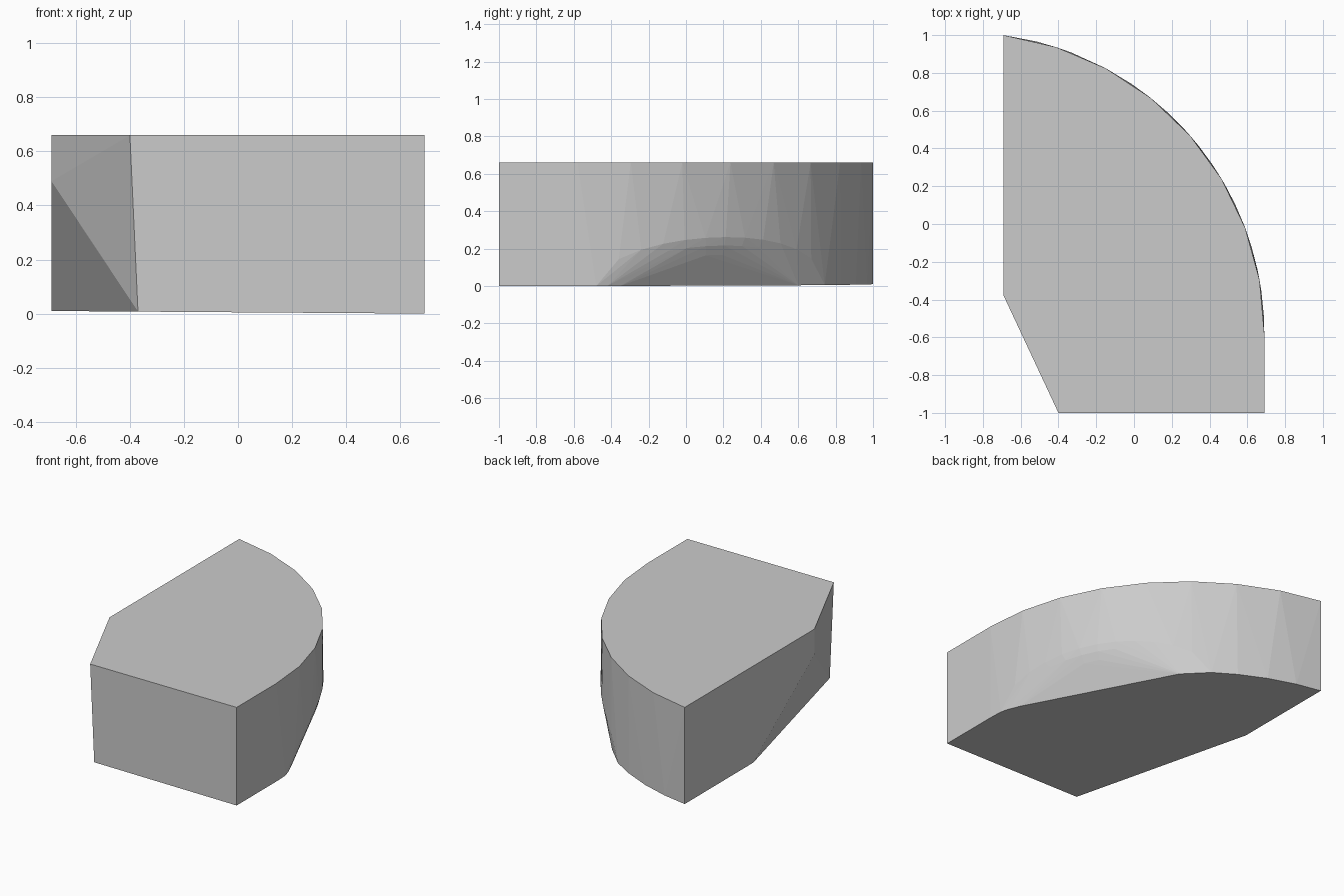
import bpy, bmesh
from math import sin, cos, radians, sqrt

if "Cube" in bpy.data.objects:
    bpy.data.objects.remove(bpy.data.objects["Cube"])

H = 0.66                       # height of the block
CX, CY, R = -0.904, -0.58, 1.594   # circle of the curved wall
END = 82.3                     # angle where the arc meets the flat left wall


def arc(deg, r=R):
    a = radians(deg)
    return CX + r * cos(a), CY + r * sin(a)


def base_z(x):
    # underside rises very slightly toward the left
    return 0.007 * (0.69 - x)


points = []


def low(x, y, z=0.0):
    points.append((x, y, z + base_z(x)))


# top outline: curved wall in eight facets, then the straight corners
for i in range(9):
    points.append((*arc(END * i / 8), H))
for x, y in [(-0.69, -0.38), (-0.40, -1.0), (0.69, -1.0)]:
    points.append((x, y, H))

# bottom outline: full arc outside the cut, straight chord along the cut
for deg in (0, 3.6, 56, 62, 69, 76, END):
    low(*arc(deg))
for x, y in [(0.64, -0.35), (0.13, 0.60), (0.69, -1.0), (-0.37, -1.0), (-0.69, 0.27)]:
    low(x, y)

# rounded transition from the wall into the sloping under-cut
for inset, peak, half in [(0, 0.26, 26.2), (0.012, 0.215, 24), (0.035, 0.165, 22)]:
    for i in range(13):
        u = -1 + i / 6
        low(*arc(29.8 + half * u, R - inset), peak * sqrt(max(0, 1 - u * u)))

# lower end of the short upright edge on the left
points.append((-0.69, -0.38, 0.49))

# the block is convex, so wrap the section points in a hull
bm = bmesh.new()
for p in points:
    bm.verts.new(p)
result = bmesh.ops.convex_hull(bm, input=bm.verts)
loose = [v for v in bm.verts if not v.link_faces]
bmesh.ops.delete(bm, geom=loose, context='VERTS')
bmesh.ops.dissolve_limit(bm, angle_limit=radians(0.2), verts=bm.verts, edges=bm.edges)
bmesh.ops.recalc_face_normals(bm, faces=bm.faces)

mesh = bpy.data.meshes.new("curved_block")
bm.to_mesh(mesh)
bm.free()
obj = bpy.data.objects.new("curved_block", mesh)
bpy.context.collection.objects.link(obj)
